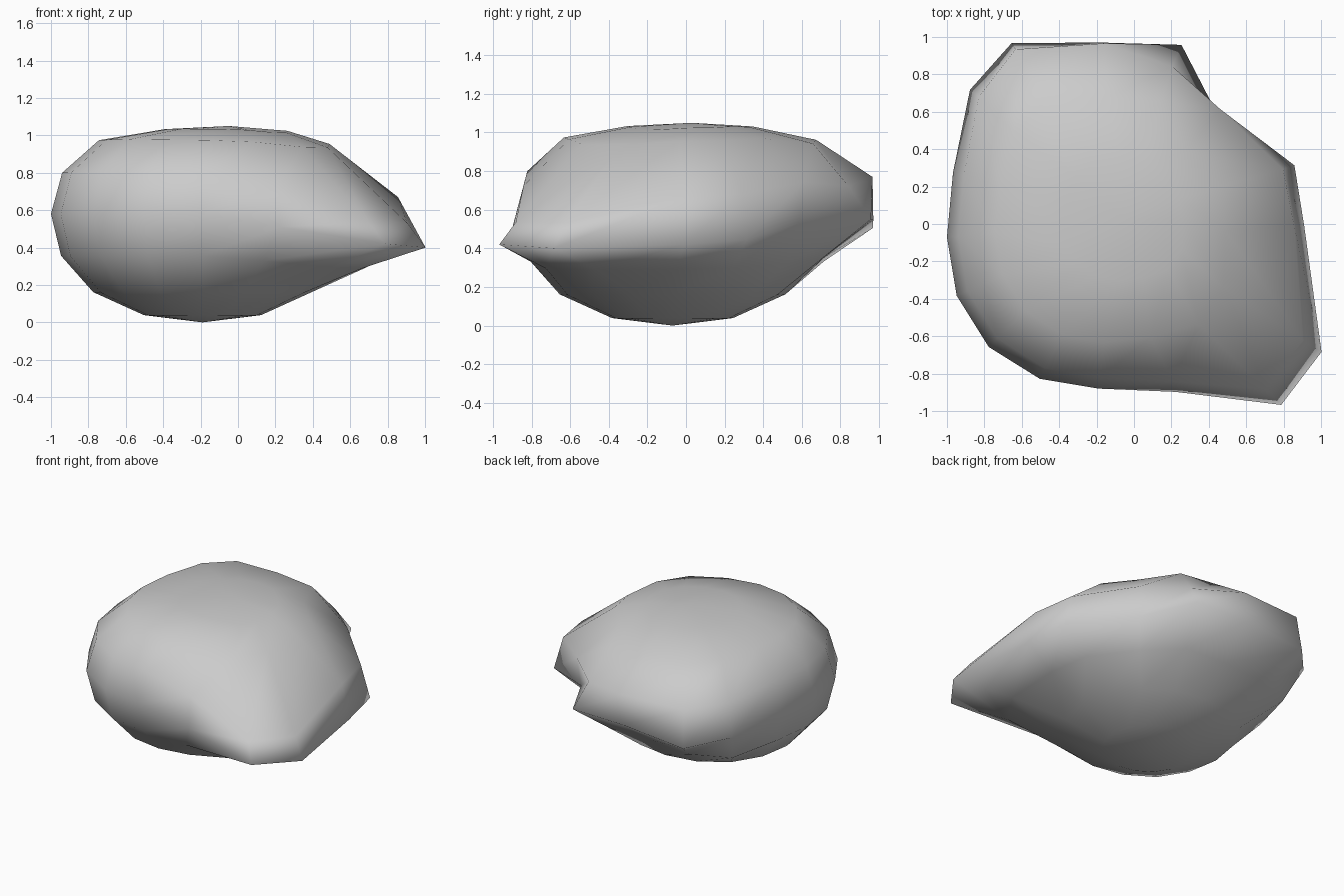
import bpy, bmesh
from math import sin, cos, pi

if "Cube" in bpy.data.objects:
    bpy.data.objects.remove(bpy.data.objects["Cube"])

SEGS, RINGS = 16, 8
CENTRE = (-0.19, -0.07, 0.58)
RX, RZ = 0.81, 0.58

# Pull of the girdle per 22.5 degrees:
# angle -> (dx, dy, dz at girdle, dz above girdle, strength above, strength below)
PULL = {
    -67.5: (0.10, -0.07, -0.07, -0.08, 1.0, 0.35),
    -45.0: (0.39, -0.31, -0.16, -0.27, 0.87, 0.35),
    -22.5: (0.435, -0.30, -0.18, -0.27, 0.88, 0.35),
    0.0: (0.29, 0.06, -0.16, -0.13, 0.98, 0.4),
    22.5: (0.29, 0.07, -0.135, -0.12, 0.95, 0.4),
    45.0: (0.05, 0.067, -0.05, -0.06, 2.0, 0.6),
    67.5: (0.13, 0.27, -0.03, -0.08, 0.75, 0.25),
    90.0: (0.02, 0.23, -0.03, -0.03, 1.2, 0.12),
    112.5: (-0.15, 0.28, -0.075, -0.03, 1.05, 0.28),
    135.0: (-0.10, 0.20, -0.03, -0.02, 1.0, 0.6),
    157.5: (-0.02, 0.03, 0.0, 0.0, 1.0, 0.5),
}
# How the upper rings follow the pull, and the flattening of the crown
FOLLOW_SIDE = {6: 0.22, 7: 0.1}
FOLLOW_BACK = {6: 0.6, 7: 0.1}
CROWN = (0, 0, 0, 0, 0, 0.04, 0.22, 0.8, 1.0)
CROWN_SHIFT = (0.14, 0.1, -0.11)


def point(ring, seg):
    lat = -pi / 2 + pi * ring / RINGS
    deg = seg * 360 / SEGS
    if deg > 180:
        deg -= 360
    a = deg * pi / 180
    dx, dy, dz, dz_up, above, below = PULL.get(deg, (0, 0, 0, 0, 0, 0))
    c = CROWN[ring]
    f = fz = {3: below, 4: 1.0, 5: above}.get(ring, 0)
    if ring == 5:
        dz, fz = dz_up, 1.0
    elif ring > 5:
        dz = dz_up * 0.7
        f = fz = (FOLLOW_BACK if deg > 60 else FOLLOW_SIDE).get(ring, 0)
    # Slightly boxy roundness
    box = 1 + 0.02 * sin(2 * lat) ** 2 + 0.025 * (sin(2 * a) * cos(lat)) ** 2
    return (CENTRE[0] + box * RX * cos(lat) * cos(a) + dx * f + CROWN_SHIFT[0] * c,
            CENTRE[1] + box * RX * cos(lat) * sin(a) + dy * f + CROWN_SHIFT[1] * c,
            CENTRE[2] + box * RZ * sin(lat) + dz * fz + CROWN_SHIFT[2] * c)


# Boulder: a squashed sphere with pulled corners
bm = bmesh.new()
bottom = bm.verts.new(point(0, 8))
top = bm.verts.new(point(RINGS, 8))
rows = [[bm.verts.new(point(r, s)) for s in range(SEGS)] for r in range(1, RINGS)]
for s in range(SEGS):
    n = (s + 1) % SEGS
    bm.faces.new((bottom, rows[0][n], rows[0][s]))
    bm.faces.new((top, rows[-1][s], rows[-1][n]))
    for low, high in zip(rows, rows[1:]):
        bm.faces.new((low[s], low[n], high[n], high[s]))
for face in bm.faces:
    face.smooth = True
bmesh.ops.recalc_face_normals(bm, faces=bm.faces)
mesh = bpy.data.meshes.new("boulder")
bm.to_mesh(mesh)
bm.free()
boulder = bpy.data.objects.new("boulder", mesh)
bpy.context.collection.objects.link(boulder)
